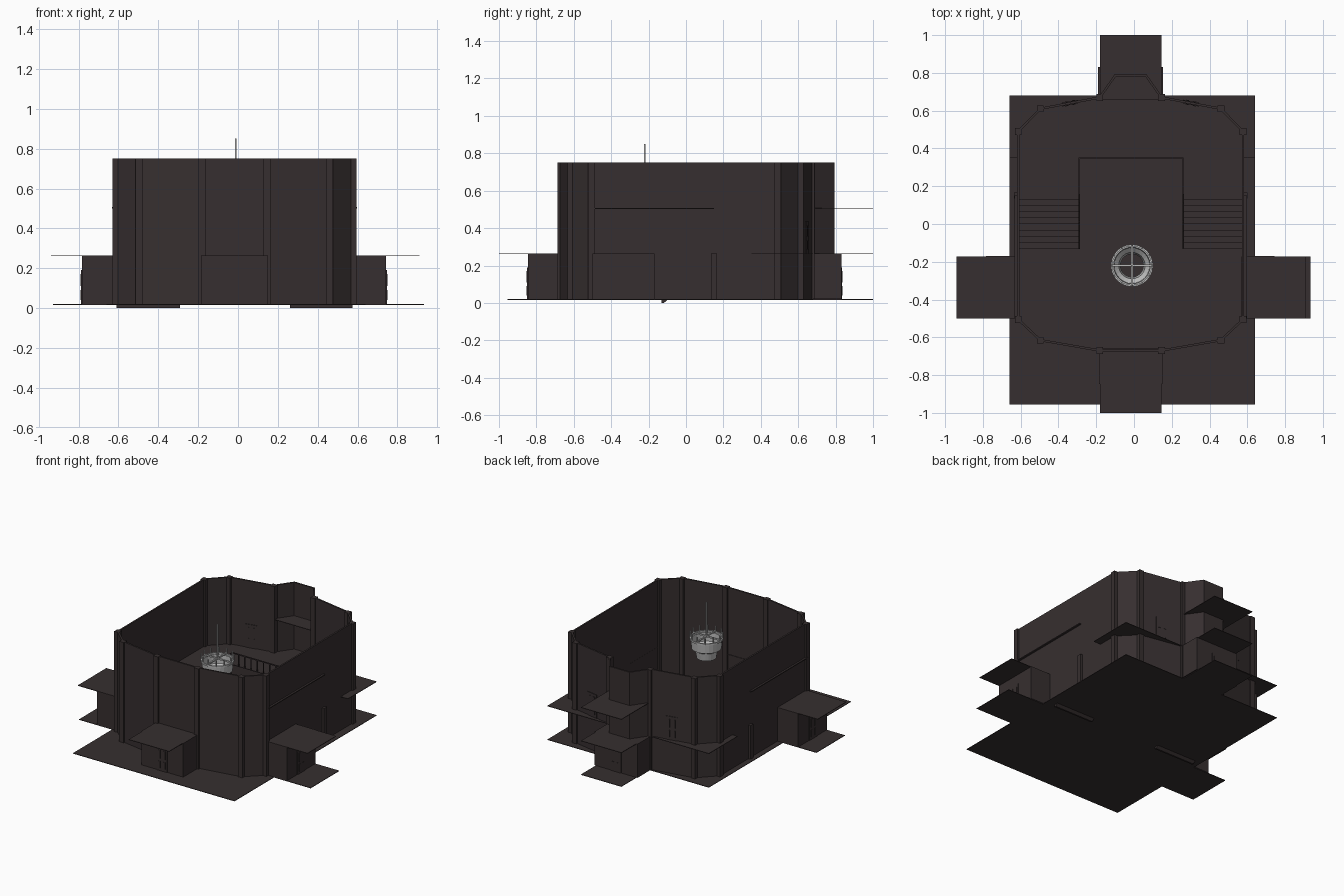
import bpy, bmesh, math
from mathutils import Vector

if "Cube" in bpy.data.objects:
    bpy.data.objects.remove(bpy.data.objects["Cube"])


def material(name, rgb):
    m = bpy.data.materials.new(name)
    m.diffuse_color = (*rgb, 1)
    m.use_nodes = True
    m.node_tree.nodes["Principled BSDF"].inputs["Base Color"].default_value = m.diffuse_color
    return m


DARK = material("dark_brown", (0.037, 0.028, 0.029))
GREY = material("light_grey", (0.5, 0.5, 0.5))


def finish(name, bm, mat=DARK):
    bmesh.ops.recalc_face_normals(bm, faces=bm.faces)
    me = bpy.data.meshes.new(name)
    bm.to_mesh(me)
    bm.free()
    me.materials.append(mat)
    ob = bpy.data.objects.new(name, me)
    bpy.context.collection.objects.link(ob)
    return ob


def add_box(bm, x0, x1, y0, y1, z0, z1):
    vs = bmesh.ops.create_cube(bm, size=1)["verts"]
    for v in vs:
        v.co = Vector(((x0 + x1) / 2 + v.co.x * (x1 - x0),
                       (y0 + y1) / 2 + v.co.y * (y1 - y0),
                       (z0 + z1) / 2 + v.co.z * (z1 - z0)))
    return vs


def box(name, *b, mat=DARK):
    bm = bmesh.new()
    add_box(bm, *b)
    return finish(name, bm, mat)


def wall(name, pts, z0, z1, closed=False, t=0.012):
    bm = bmesh.new()
    lo = [bm.verts.new((x, y, z0)) for x, y in pts]
    hi = [bm.verts.new((x, y, z1)) for x, y in pts]
    n = len(pts)
    for i in range(n if closed else n - 1):
        j = (i + 1) % n
        bm.faces.new((lo[i], lo[j], hi[j], hi[i]))
    ob = finish(name, bm)
    s = ob.modifiers.new("thickness", "SOLIDIFY")
    s.thickness, s.offset, s.use_even_offset = t, 0, True
    return ob


def prism(name, yz, x0, x1):
    bm = bmesh.new()
    f = bm.faces.new([bm.verts.new((x0, y, z)) for y, z in yz])
    ext = bmesh.ops.extrude_face_region(bm, geom=[f])["geom"]
    bmesh.ops.translate(bm, vec=(x1 - x0, 0, 0),
                        verts=[g for g in ext if isinstance(g, bmesh.types.BMVert)])
    return finish(name, bm)


def door(name, x, y, z, angle):
    """Raised door leaf with small panels; angle 0 faces -y."""
    bm = bmesh.new()
    add_box(bm, -.043, .043, -.003, .003, 0, .17)
    for px in (-.02, .02):
        for z0, z1 in ((.02, .07), (.09, .15)):
            add_box(bm, px - .008, px + .008, -.006, .006, z0, z1)
    ob = finish(name, bm)
    ob.location = (x, y, z)
    ob.rotation_euler.z = angle


CX = -0.018                       # plan centre line
FL, MZ, UP, TOP = 0.02, 0.265, 0.508, 0.75

# floor and thin landing plates
box("floor", -.66, .64, -.955, .68, FL - .004, FL)
for nm, z, xl, xr in (("floor", FL, -.93, .935), ("canopy", MZ, -.94, .91)):
    box("left_" + nm, xl, -.61, -.5, -.172, z - .004, z)
    box("right_" + nm, .57, xr, -.5, -.172, z - .004, z)
    box("back_" + nm, -.18, .145, .66, 1, z - .004, z)
box("front_canopy", -.18, .145, -1, -.66, MZ - .004, MZ)
box("upper_back_plate", -.18, .145, .66, 1, UP - .004, UP)

# main hall wall with back bay
half = [(.163, -.67), (.478, -.615), (.595, -.505), (.595, .49), (.478, .61), (.163, .67)]
right = [(CX + x, y) for x, y in half]
left = [(CX - x, y) for x, y in reversed(half)]
wall("hall_wall", right + [(CX + .08, .788), (CX - .08, .788)] + left, FL, TOP, True)

# pilasters at the corners
bm = bmesh.new()
for x, y in right + left:
    add_box(bm, x - .018, x + .018, y - .018, y + .018, FL, TOP)
finish("pilasters", bm)

# entrance porches
wall("front_porch", [(-.18, -.67), (-.18, -.84), (.145, -.84), (.145, -.67)], FL, MZ)
wall("back_porch", [(-.185, .67), (-.185, .825), (.148, .825), (.148, .67)], FL, MZ)
wall("left_porch", [(-.61, -.495), (-.778, -.495), (-.778, -.175), (-.61, -.175)], FL, MZ)
wall("right_porch", [(.575, -.495), (.738, -.495), (.738, -.175), (.575, -.175)], FL, MZ)

# doors
door("front_door", CX, -.847, FL, 0)
door("back_door", CX, .832, FL, math.pi)
door("left_door", -.785, -.34, FL, -math.pi / 2)
door("right_door", .745, -.34, FL, math.pi / 2)
tilt = math.atan2(.06, .315)
for s in (-1, 1):
    door("upper_door", CX + s * .32, .647, MZ, math.pi - s * tilt)
    door("inner_upper_door", CX + s * .32, .633, MZ, -s * tilt)

# mezzanine
box("mezzanine", -.66, .64, .35, .68, MZ - .004, MZ)
for nm, x0, x1 in (("left", -.61, -.29), ("right", .26, .575)):
    box(nm + "_landing", x0, x1, .16, .35, MZ - .004, MZ)
    # stairs with stepped top and sloped underside
    n, y0, dy, dz = 9, -.13, .0322, (MZ - FL) / 9
    prof = []
    for i in range(n):
        prof += [(y0 + i * dy, FL + i * dz), (y0 + i * dy, FL + (i + 1) * dz)]
    prof += [(.16, MZ), (.16, MZ - .02), (y0 + .012, 0), (y0, 0)]
    prism(nm + "_stairs", prof, x0, x1)

# railings
bm = bmesh.new()
RH = MZ + .09
add_box(bm, -.29, .26, .347, .353, RH - .008, RH)
for i in range(12):
    x = -.29 + i * .05
    add_box(bm, x - .003, x + .003, .347, .353, MZ, RH)
for x in (-.29, .26):
    add_box(bm, x - .003, x + .003, .16, .35, RH - .008, RH)
    for i in range(5):
        y = .16 + i * .0475
        add_box(bm, x - .003, x + .003, y - .003, y + .003, MZ, RH)
    for i in range(7):
        y = -.13 + i * .0483
        z = FL + (y + .13) / .29 * (MZ - FL)
        add_box(bm, x - .003, x + .003, y - .003, y + .003, z, z + .09)
finish("railings", bm)
for x in (-.29, .26):
    prism("stair_handrail", [(-.13, .102), (.16, .347), (.16, .355), (-.13, .11)],
          x - .004, x + .004)

# side posts and mouldings outside the walls
for s in (-1, 1):
    x = CX + s * .606
    box("side_post", x - .012, x + .012, .134, .166, FL, MZ)
    box("side_moulding", x - .009, x + .009, -.5, .15, UP - .007, UP)

# hanging lamp: shells, rings, cross arms, candles and rod
LX, LY = -.011, -.22


def shell(name, prof, seg=24):
    bm = bmesh.new()
    rings = [[bm.verts.new((LX + r * math.cos(2 * math.pi * k / seg),
                            LY + r * math.sin(2 * math.pi * k / seg), z))
              for k in range(seg)] for r, z in prof]
    for a, b in zip(rings, rings[1:]):
        for k in range(seg):
            j = (k + 1) % seg
            bm.faces.new((a[k], a[j], b[j], b[k]))
    return finish(name, bm, GREY)


shell("upper_drum", [(.097, .585), (.105, .585), (.1, .52), (.094, .52), (.097, .585)])
shell("lower_drum", [(.094, .522), (.075, .505), (.066, .45), (.061, .45),
                     (.07, .505), (.088, .522)])
shell("lamp_ring", [(.103, .585), (.112, .585), (.112, .597), (.103, .597), (.103, .585)])
bm = bmesh.new()
add_box(bm, LX - .11, LX + .11, LY - .005, LY + .005, .597, .607)
add_box(bm, LX - .005, LX + .005, LY - .11, LY + .11, .597, .607)
add_box(bm, LX - .004, LX + .004, LY - .004, LY + .004, .597, .85)
for k in range(12):
    a = 2 * math.pi * k / 12
    x, y = LX + .107 * math.cos(a), LY + .107 * math.sin(a)
    add_box(bm, x - .004, x + .004, y - .004, y + .004, .59, .635)
finish("lamp_frame", bm, GREY)
